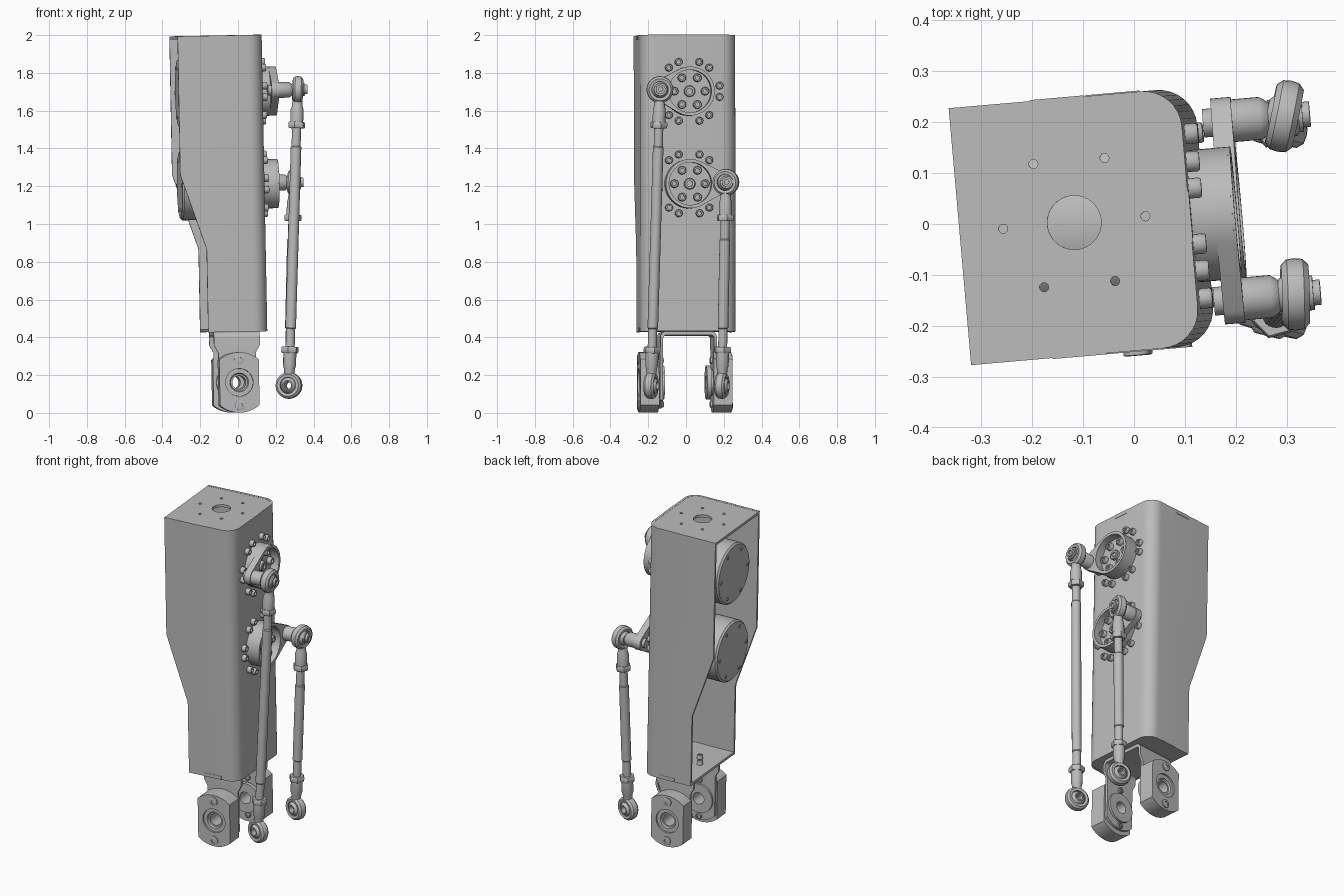
import bpy, bmesh, math
from mathutils import Matrix, Vector

if "Cube" in bpy.data.objects:
    bpy.data.objects.remove(bpy.data.objects["Cube"])

mat = bpy.data.materials.new("machined_grey")
mat.use_nodes = True
grey = (0.5, 0.5, 0.5, 1)
mat.diffuse_color = grey
mat.node_tree.nodes["Principled BSDF"].inputs["Base Color"].default_value = grey

# Leaning frame shared by everything except the push rods
FRAME = (Matrix.Translation((0, 0.005, 2)) @ Matrix.Rotation(math.radians(5), 4, 'Z')
         @ Matrix.Rotation(math.radians(-1.1), 4, 'Y') @ Matrix.Translation((0, 0, -2)))
# Drawing planes: (u, v, depth) to model axes
TO_X = Matrix(((0, 0, 1, 0), (1, 0, 0, 0), (0, 1, 0, 0), (0, 0, 0, 1)))
TO_Y = Matrix(((1, 0, 0, 0), (0, 0, -1, 0), (0, 1, 0, 0), (0, 0, 0, 1)))
TO_Z = Matrix.Identity(4)


def finish(name, bm, matrix):
    bmesh.ops.remove_doubles(bm, verts=bm.verts, dist=1e-5)
    bmesh.ops.recalc_face_normals(bm, faces=bm.faces)
    bm.transform(matrix)
    me = bpy.data.meshes.new(name)
    bm.to_mesh(me)
    bm.free()
    me.materials.append(mat)
    ob = bpy.data.objects.new(name, me)
    bpy.context.collection.objects.link(ob)
    return ob


def evaluated(ob):
    dg = bpy.context.evaluated_depsgraph_get()
    return bpy.data.meshes.new_from_object(ob.evaluated_get(dg))


def plate(name, loops, lo, hi, matrix):
    """Flat outline with holes, thickened from lo to hi."""
    cu = bpy.data.curves.new(name, 'CURVE')
    cu.dimensions, cu.fill_mode, cu.extrude = '2D', 'BOTH', (hi - lo) / 2
    for loop in loops:
        sp = cu.splines.new('POLY')
        sp.points.add(len(loop) - 1)
        for p, (u, v) in zip(sp.points, loop):
            p.co = (u, v, 0, 1)
        sp.use_cyclic_u = True
    tmp = bpy.data.objects.new(name, cu)
    bpy.context.collection.objects.link(tmp)
    me = evaluated(tmp)
    bm = bmesh.new()
    bm.from_mesh(me)
    bpy.data.objects.remove(tmp)
    bpy.data.curves.remove(cu)
    bpy.data.meshes.remove(me)
    return finish(name, bm, matrix @ Matrix.Translation((0, 0, (lo + hi) / 2)))


def lathe(name, profile, matrix, steps=32):
    """Spin (radius, height) points about the local z axis."""
    bm = bmesh.new()
    vs = [bm.verts.new((r, 0, h)) for r, h in profile]
    es = [bm.edges.new(pair) for pair in zip(vs, vs[1:])]
    bmesh.ops.spin(bm, geom=vs + es, cent=(0, 0, 0), axis=(0, 0, 1),
                   angle=math.tau, steps=steps, use_merge=False)
    return finish(name, bm, matrix)


def trim(ob, cutter):
    mod = ob.modifiers.new("trim", 'BOOLEAN')
    mod.operation, mod.solver, mod.object = 'INTERSECT', 'EXACT', cutter
    me = evaluated(ob)
    ob.modifiers.clear()
    ob.data = me
    bpy.data.objects.remove(cutter)


def arc(cx, cy, r, a0, a1, n=8):
    angs = [math.radians(a0 + (a1 - a0) * i / n) for i in range(n + 1)]
    return [(cx + r * math.cos(a), cy + r * math.sin(a)) for a in angs]


def circle(cx, cy, r, n=32):
    return arc(cx, cy, r, 0, 360, n)[:-1]


def aim(origin, axis):
    return Matrix.Translation(origin) @ Vector(axis).to_track_quat('Z', 'Y').to_matrix().to_4x4()


def local(origin, axis):
    return FRAME @ aim(origin, axis)


def bolt(name, origin, axis, r=0.02, h=0.025):
    s = r * 0.5
    lathe(name, [(0, h / 2), (s, h / 2), (s, h), (r * 0.85, h), (r, h * 0.8), (r, -0.005), (0, -0.005)],
          local(origin, axis), 16)


# Channel housing, open at the rear, with a stepped side outline
BACK, WALL, HALF, T, R = -0.343, 0.11, 0.253, 0.014, 0.075
LOW, MID = -0.21, -0.05


def channel(back, wall, half, r):
    return ([(back, -half)] + arc(wall - r, -half + r, r, -90, 0)
            + arc(wall - r, half - r, r, 0, 90) + [(back, half)])


outer = channel(BACK, WALL, HALF, R)
inner = channel(BACK, WALL - T, HALF - T, R - T)
housing = plate("housing", [outer + inner[::-1]], 0.43, 2.0, FRAME)
side = [(BACK - 0.001, 2.1), (BACK - 0.001, 1.27), (LOW, 0.87), (LOW, 0.3), (0.3, 0.3), (0.3, 2.1)]
trim(housing, plate("side_cutter", [side], -0.5, 0.5, FRAME @ TO_Y))

# End plates with mounting holes and locating tabs
gap = 0.002
holes = [circle(-0.117, 0.008, 0.053)]
holes += [circle(-0.117 + x, 0.008 + y, 0.009, 12) for x, y in circle(0, 0, 0.14, 6)]
plate("top_plate", [channel(BACK, WALL - T + gap, HALF - T + gap, R - T)] + holes, 1.983, 1.999, FRAME)
plate("bottom_plate", [channel(LOW, WALL - T + gap, HALF - T + gap, R - T)], 0.431, 0.447, FRAME)
for label, z0, z1, cx in (("top", 1.977, 2.0, -0.13), ("bottom", 0.43, 0.452, MID)):
    for s in (-1, 1):
        y0, y1 = sorted((s * (HALF - T), s * (HALF + 0.002)))
        plate(label + "_side_tab", [[(cx - 0.053, y0), (cx + 0.053, y0), (cx + 0.053, y1), (cx - 0.053, y1)]],
              z0, z1, FRAME)
    plate(label + "_front_tab", [[(WALL - T, -0.05), (WALL + 0.002, -0.05), (WALL + 0.002, 0.05),
                                  (WALL - T, 0.05)]], z0, z1, FRAME)
for x, y in circle(MID, 0, 0.075, 6):
    bolt("bottom_plate_bolt", (x, y, 0.447), (0, 0, 1), 0.018)


# Motors, each with a cupped crank on the output side
def motor(label, z, ey, ez):
    lathe(label + "_motor", [(0, -0.325), (0.175, -0.325), (0.185, -0.315), (0.185, -0.02),
                             (0.15, -0.02), (0.15, 0.1), (0, 0.1)], local((0, 0, z), (1, 0, 0)), 48)
    for y, w in circle(0, 0, 0.15, 6):
        bolt(label + "_motor_back_bolt", (-0.324, y, z + w), (-1, 0, 0), 0.01, 0.006)
    for k in range(6):
        for d in (-10.5, 10.5):
            a = math.radians(60 * k + d)
            bolt(label + "_motor_bolt", (WALL, 0.165 * math.cos(a), z + 0.165 * math.sin(a)), (1, 0, 0))
    lathe(label + "_crank_cup", [(0, 0.1), (0.13, 0.1), (0.13, 0.19), (0.126, 0.195), (0.113, 0.195),
                                 (0.113, 0.145), (0, 0.145)], local((0, 0, z), (1, 0, 0)), 48)
    bolt(label + "_crank_centre", (0.145, 0, z), (1, 0, 0), 0.03, 0.02)
    for y, w in circle(0, 0, 0.082, 6):
        bolt(label + "_crank_bolt", (0.145, y, z + w), (1, 0, 0), 0.022)
    # Tapered arm hugging the cup and the eye
    length = math.hypot(ey, ez - z)
    turn = math.degrees(math.atan2(ez - z, ey))
    lean = math.degrees(math.acos((0.13 - 0.047) / length))
    outline = (arc(0, z, 0.13, turn + lean, turn + 360 - lean, 32)
               + arc(ey, ez, 0.047, turn - lean, turn + lean, 12))
    plate(label + "_crank_arm", [outline, circle(0, z, 0.1135, 48)], 0.155, 0.195, FRAME @ TO_X)
    # Pin through the eye, carrying the ball joint
    lathe(label + "_crank_pin", [(0, 0.137), (0.028, 0.137), (0.028, 0.16), (0.042, 0.16), (0.042, 0.25),
                                 (0.034, 0.262), (0.024, 0.272), (0.019, 0.272), (0.019, 0.325),
                                 (0.034, 0.325), (0.034, 0.333), (0.025, 0.333), (0.025, 0.347),
                                 (0.012, 0.347), (0.012, 0.338), (0, 0.338)],
          local((0, ey, ez), (1, 0, 0)))
    return FRAME @ Vector((0.297, ey, ez))


top_a = motor("upper", 1.70, -0.17, 1.706)
top_b = motor("lower", 1.21, 0.18, 1.215)


# Push rods with a spherical joint at each end
def rod_end(label, p, toward, axis):
    d = (toward - p).normalized()
    axis = Vector(axis)
    axis = (axis - d * axis.dot(d)).normalized()
    ring = [(0.043, -0.024), (0.058, -0.027), (0.069, -0.016), (0.071, 0), (0.069, 0.016),
            (0.058, 0.027), (0.043, 0.024), (0.043, -0.024)]
    lathe(label + "_joint_ring", ring, aim(p, axis))
    ball = [(0.02, -0.035)] + [(r, h) for h, r in arc(0, 0, 0.044, 143, 37, 10)] + [(0.02, 0.035), (0.02, -0.035)]
    lathe(label + "_joint_ball", ball, aim(p, axis))
    lathe(label + "_neck", [(0, 0.058), (0.026, 0.058), (0.029, 0.09), (0.034, 0.105), (0.034, 0.18), (0, 0.18)],
          aim(p, d))
    lathe(label + "_lock_nut", [(0, 0.172), (0.042, 0.172), (0.046, 0.177), (0.046, 0.2), (0.042, 0.205), (0, 0.205)],
          aim(p, d), 6)


def push_rod(label, a, b, axis_a, axis_b):
    rod_end(label + "_rod_top", a, b, axis_a)
    rod_end(label + "_rod_bottom", b, a, axis_b)
    n = (b - a).length
    lathe(label + "_rod", [(0, 0.19), (0.024, 0.19), (0.024, 0.3), (0.028, 0.305), (0.028, n - 0.305),
                           (0.024, n - 0.3), (0.024, n - 0.19), (0, n - 0.19)], aim(a, b - a), 24)


push_rod("long", top_a, Vector((0.27, -0.185, 0.145)), (1, 0.03, 0), (0.25, 0.97, 0))
push_rod("short", top_b, Vector((0.27, 0.19, 0.145)), (0.98, -0.2, 0), (0.25, 0.97, 0))

# Yoke under the housing, trimmed to a tapered leg outline
HUB = 0.162
u_out = [(-0.15, 0)] + arc(-0.12, 0.4, 0.03, 180, 90) + arc(0.12, 0.4, 0.03, 90, 0) + [(0.15, 0)]
u_in = [(-0.135, 0)] + arc(-0.12, 0.395, 0.015, 180, 90) + arc(0.12, 0.395, 0.015, 90, 0) + [(0.135, 0)]
yoke = plate("yoke", [u_out + u_in[::-1]], MID - 0.2, MID + 0.2, FRAME @ TO_X)
leg = ([(MID + 0.122, 0.5), (MID + 0.122, 0.36), (MID + 0.1, 0.32), (MID + 0.1, 0.08)]
       + arc(MID, 0.165, 0.14, -45, -135) + [(MID - 0.1, 0.08), (MID - 0.1, 0.32),
                                            (MID - 0.122, 0.36), (MID - 0.122, 0.5)])
trim(yoke, plate("leg_cutter", [leg, circle(MID, HUB, 0.06)], -0.4, 0.4, FRAME @ TO_Y))
plate("yoke_spacer", [circle(MID, 0, 0.11)], 0.42, 0.435, FRAME)

# Bearing blocks on the yoke legs
block = arc(MID, HUB, 0.16, 49, 131, 14) + arc(MID, HUB, 0.16, 229, 311, 14)
for label, s in (("front", -1), ("rear", 1)):
    lo, hi = sorted((-(s * 0.145 - 0.01), -(s * 0.245 - 0.01)))
    plate(label + "_bearing_block", [block, circle(MID, HUB, 0.073)], lo, hi, FRAME @ TO_Y)
    lathe(label + "_bushing", [(0.036, 0.112), (0.09, 0.112), (0.09, 0.136), (0.0725, 0.136), (0.0725, 0.235),
                               (0.05, 0.235), (0.045, 0.225), (0.036, 0.225), (0.036, 0.112)],
          local((MID, -0.01, HUB), (0, s, 0)))
    for dz in (-0.122, 0.122):
        bolt(label + "_block_bolt", (MID, s * 0.245 - 0.01, HUB + dz), (0, s, 0), 0.026, 0.008)
        bolt(label + "_inner_bolt", (MID, s * 0.135, HUB + dz * 0.95), (0, -s, 0), 0.018, 0.012)

# Smooth round surfaces while keeping hard edges
for ob in bpy.context.scene.objects:
    if ob.type == 'MESH' and mat.name in ob.data.materials:
        ob.data.shade_smooth()
        ob.data.set_sharp_from_angle(angle=math.radians(35))
